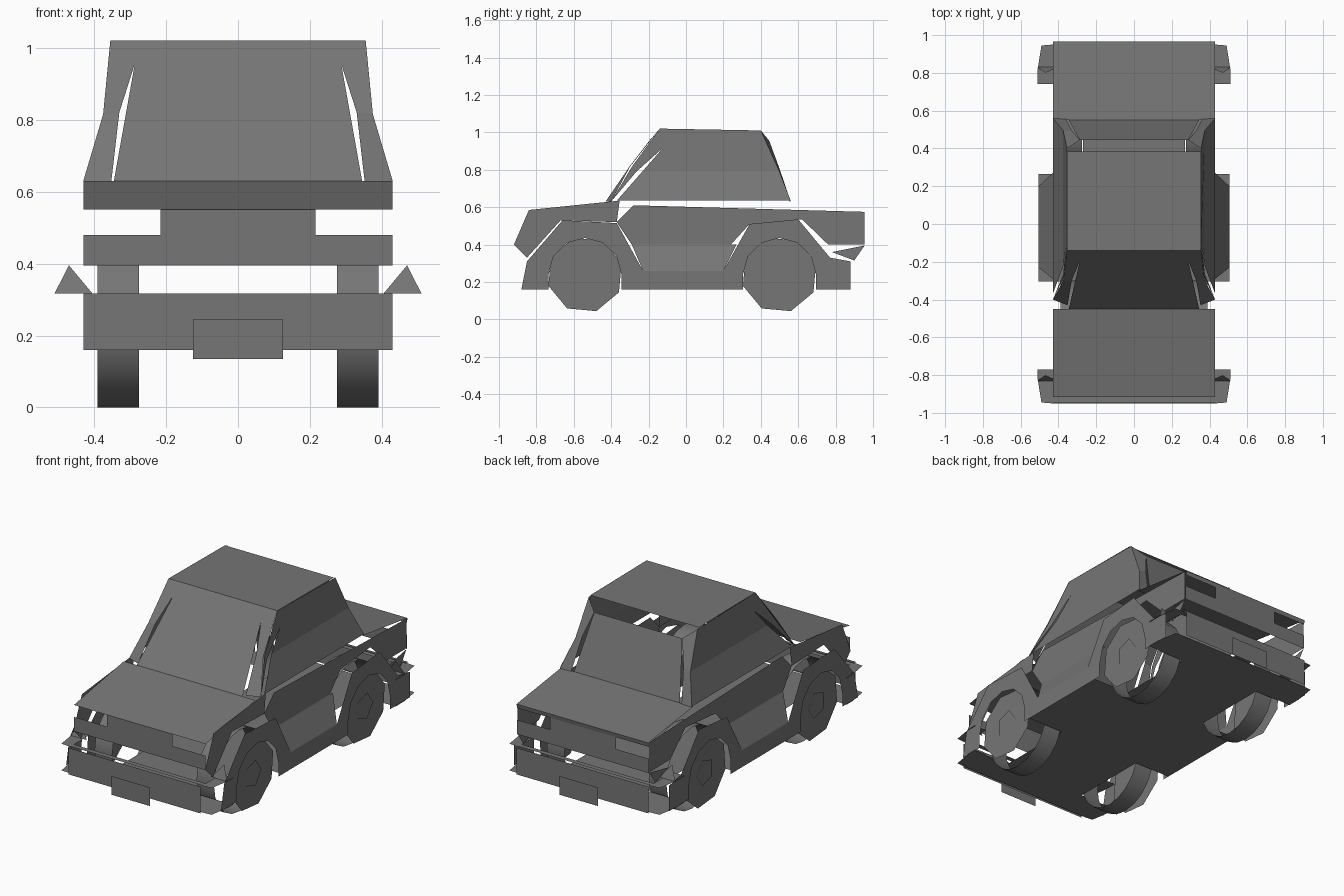
import bpy, bmesh, math
from mathutils import Vector

cube = bpy.data.objects.get("Cube")
if cube:
    bpy.data.objects.remove(cube, do_unlink=True)

grey = bpy.data.materials.new("plain_grey")
grey.use_nodes = True
colour = (0.18, 0.18, 0.18, 1)
grey.diffuse_color = colour
grey.node_tree.nodes["Principled BSDF"].inputs["Base Color"].default_value = colour


def sheet(name, polygons, facing, mirror=False, smooth=False):
    """Thin single-sided panels, each turned towards the facing direction."""
    bm = bmesh.new()
    for side in ((1, -1) if mirror else (1,)):
        direction = Vector((facing[0] * side, facing[1], facing[2]))
        for polygon in polygons:
            verts = [bm.verts.new((x * side, y, z)) for x, y, z in polygon]
            face = bm.faces.new(verts)
            face.normal_update()
            if face.normal.dot(direction) < 0:
                face.normal_flip()
            face.smooth = smooth
    bmesh.ops.remove_doubles(bm, verts=bm.verts, dist=0.0001)
    mesh = bpy.data.meshes.new(name)
    bm.to_mesh(mesh)
    bm.free()
    mesh.materials.append(grey)
    obj = bpy.data.objects.new(name, mesh)
    bpy.context.collection.objects.link(obj)
    return obj


def across(half, y, z):
    """Left and right points of a symmetric edge."""
    return [(-half, y, z), (half, y, z)]


def band(a, b):
    """Quad joining two symmetric edges given as (half width, y, z)."""
    return across(*a) + across(*b)[::-1]


def at_side(x, outline):
    return [(x, y, z) for y, z in outline]


W = 0.43           # half width of the upper body
SILL = 0.505       # half width of the lower body
FRONT, BACK, UP, DOWN, OUT = (0, -1, 0), (0, 1, 0), (0, 0, 1), (0, 0, -1), (1, 0, 0)
WHEEL_Y = (-0.54, 0.5)
WHEEL_X = 0.47
AXLE_Z = 0.24

# Top surfaces
sheet("hood", [band((W, -0.915, 0.55), (W, -0.45, 0.63))], UP)
sheet("roof", [band((0.355, -0.14, 1.02), (0.355, 0.385, 1.015))], UP)
sheet("trunk_lid", [band((W, 0.965, 0.575), (W, 0.55, 0.63))], UP)

# Windshield reaching the roof, slit along each lower side, and its pillars
sheet("windshield", [across(0.345, -0.45, 0.63) + [
    (0.287, -0.196, 0.955), (0.33, -0.3, 0.82), (0.375, -0.3, 0.815), (0.355, -0.14, 1.02),
    (-0.355, -0.14, 1.02), (-0.375, -0.3, 0.815), (-0.33, -0.3, 0.82),
    (-0.287, -0.196, 0.955)]], (0, -1, 0.5))
sheet("windshield_pillar", [[(W, -0.4, 0.63), (0.375, -0.3, 0.815),
                             (0.33, -0.3, 0.82), (0.352, -0.43, 0.63)]],
      (0.4, -1, 0.4), mirror=True)

# Rear window stops short of the roof, between two pillars
sheet("rear_window", [band((0.345, 0.55, 0.63), (0.287, 0.445, 0.955))], (0, 1, 0.5))
sheet("rear_pillar", [
    [(0.287, 0.445, 0.955), (0.33, 0.495, 0.82), (0.375, 0.495, 0.8), (0.355, 0.4, 1.01)],
    [(0.33, 0.495, 0.82), (0.36, 0.555, 0.63), (W, 0.56, 0.63), (0.375, 0.495, 0.8)]],
      (0.2, 1, 0.4), mirror=True)

# Cabin sides, leaning inwards in two steps, with a strip along the windshield
sheet("cabin_side", [
    [(W, -0.37, 0.635), (W, 0.56, 0.635), (0.375, 0.495, 0.8), (0.375, -0.225, 0.8)],
    [(0.375, -0.225, 0.8), (0.375, 0.495, 0.8), (0.355, 0.4, 1.01),
     (0.355, -0.14, 1.02), (0.36, -0.12, 0.92)],
    [(W, -0.4, 0.63), (0.375, -0.265, 0.79), (0.36, -0.12, 0.92),
     (0.355, -0.14, 1.02), (0.375, -0.29, 0.815)]], OUT, mirror=True)

# Upper body sides
sheet("front_fender", [at_side(W, [
    (-0.92, 0.4), (-0.84, 0.585), (-0.355, 0.635), (-0.37, 0.52),
    (-0.67, 0.53), (-0.85, 0.33)])], OUT, mirror=True)
sheet("body_side", [at_side(W, [
    (-0.37, 0.52), (-0.28, 0.61), (0.955, 0.575), (0.955, 0.4), (0.76, 0.4),
    (0.62, 0.535), (0.34, 0.51), (0.24, 0.4), (-0.29, 0.4)])], OUT, mirror=True)
sheet("rear_corner", [at_side(W, [(0.78, 0.36), (0.955, 0.395), (0.9, 0.315)])],
      OUT, mirror=True)


def arch(cy, radius, steps=6):
    """Edge of a wheel opening, from its front foot over the wheel to the back."""
    angles = [math.pi * (1 - i / steps) for i in range(steps + 1)]
    points = [(cy + radius * math.cos(a), AXLE_Z + radius * math.sin(a)) for a in angles]
    return at_side(SILL, [(cy - radius, 0.16)] + points + [(cy + radius, 0.16)])


# Lower body side standing proud, with two wheel openings
outline = at_side(SILL, [(-0.88, 0.16)])
for cy in WHEEL_Y:
    outline += arch(cy, 0.235)
outline += at_side(SILL, [
    (0.88, 0.16), (0.88, 0.31), (0.77, 0.33), (0.6, 0.535), (0.34, 0.51),
    (0.2, 0.26), (-0.23, 0.26), (-0.37, 0.515), (-0.66, 0.53), (-0.85, 0.31)])
sheet("lower_side", [outline], OUT, mirror=True)

# Sloping skirts between the wheels join the upper and lower sides
sheet("skirt", [[(SILL, -0.23, 0.26), (SILL, 0.2, 0.26), (W, 0.27, 0.4), (W, -0.29, 0.4)]],
      (1, 0, 0.5), mirror=True)

# Both ends: open lamp holes beside a grille, strip, bumper, plate and corners
for name, s, end, inner in (("front", -1, 0.915, 0.77), ("rear", 1, 0.96, 0.74)):
    way = (0, s, 0)
    sheet(name + "_strip", [band((W, s * end, 0.395), (W, s * end, 0.48))], way)
    sheet(name + "_grille", [band((0.215, s * end, 0.48), (0.215, s * end, 0.55))], way)
    sheet(name + "_bumper", [band((W, s * 0.965, 0.16), (W, s * 0.965, 0.317))], way)
    sheet(name + "_plate", [band((0.125, s, 0.135), (0.125, s, 0.245))], way)
    sheet(name + "_bumper_ledge", [band((W, s * 0.945, 0.317), (W, s * 0.915, 0.317))], UP)
    for level, z, facing in (("upper", 0.317, UP), ("lower", 0.16, DOWN)):
        sheet(f"{name}_{level}_corner", [[
            (W, s * 0.95, z), (0.49, s * 0.945, z), (0.51, s * 0.82, z),
            (0.51, s * inner, z), (W, s * inner, z)]], facing, mirror=True)
    sheet(name + "_corner_cap", [[(0.405, s * 0.83, 0.317), (0.51, s * 0.83, 0.317),
                                  (0.47, s * 0.8, 0.395)]], way, mirror=True)

# Trunk edge above the rear lamps
sheet("trunk_edge", [band((W, 0.96, 0.55), (W, 0.965, 0.575))], BACK)

# Floor with gaps for the wheels
floor = [band((0.27, -0.95, 0.16), (0.27, 0.95, 0.16))]
for y0, y1, half in ((-0.95, -0.775, W), (-0.305, 0.265, SILL), (0.735, 0.95, W)):
    for s in (-1, 1):
        floor.append([(s * 0.27, y0, 0.16), (s * half, y0, 0.16),
                      (s * half, y1, 0.16), (s * 0.27, y1, 0.16)])
sheet("floor", floor, DOWN)


def ring(x, cy, radius, count, turn=0.0):
    return [(x, cy + radius * math.cos(turn + math.tau * i / count),
             AXLE_Z + radius * math.sin(turn + math.tau * i / count))
            for i in range(count)]


def strip(a, b):
    n = len(a)
    return [[a[i], a[(i + 1) % n], b[(i + 1) % n], b[i]] for i in range(n)]


# Wheels: open tread bands with a flat octagonal face, under arch lips
for name, cy in zip(("front", "rear"), WHEEL_Y):
    tread = sheet(name + "_tread", strip(ring(0.275, cy, 0.24, 20), ring(0.39, cy, 0.24, 20)),
                  OUT, mirror=True, smooth=True)
    # Turn every tread face away from the axle
    bm = bmesh.new()
    bm.from_mesh(tread.data)
    for face in bm.faces:
        face.normal_update()
        c = face.calc_center_median()
        if face.normal.dot(Vector((0, c.y - cy, c.z - AXLE_Z))) < 0:
            face.normal_flip()
    bm.to_mesh(tread.data)
    bm.free()
    lip = strip(arch(cy, 0.235), arch(cy, 0.195))
    sheet(name + "_arch_lip", lip[:-1], OUT, mirror=True)
    rim = ring(WHEEL_X, cy, 0.15, 8, 0.3)
    hub = ring(WHEEL_X, cy, 0.08, 5)
    sheet(name + "_wheel_face", strip(ring(WHEEL_X, cy, 0.205, 8, 0.3), rim) + [rim],
          OUT, mirror=True)
    sheet(name + "_hub", [[(x + 0.005, y, z) for x, y, z in hub]], OUT, mirror=True)
